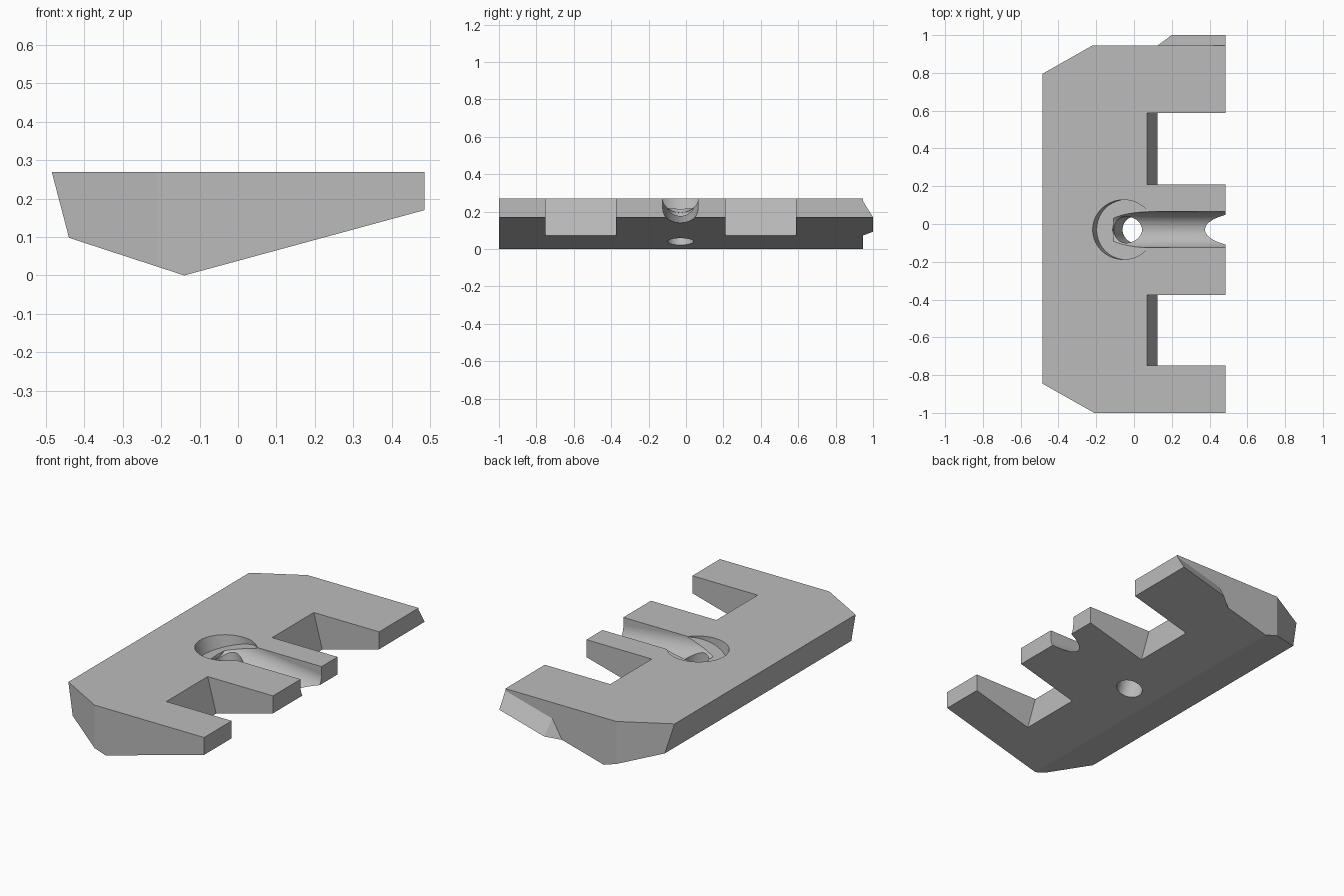
import bpy, bmesh, math
from mathutils import Vector, Matrix

if "Cube" in bpy.data.objects:
    bpy.data.objects.remove(bpy.data.objects["Cube"], do_unlink=True)

GREY = (0.5, 0.5, 0.5, 1)
mat = bpy.data.materials.new("plain grey")
mat.use_nodes = True
mat.diffuse_color = GREY
mat.node_tree.nodes["Principled BSDF"].inputs["Base Color"].default_value = GREY

TOP, BACK = 0.27, 0.945
KEEL_X = -0.14
SLOPE = 0.17 / 0.625           # rise of the long underside
TILT = math.atan(SLOPE)
HOLE_Y = -0.03


def underside(x):
    return (x - KEEL_X) * SLOPE


def finish(bm, name):
    bmesh.ops.recalc_face_normals(bm, faces=bm.faces)
    mesh = bpy.data.meshes.new(name)
    bm.to_mesh(mesh)
    bm.free()
    mesh.materials.append(mat)
    obj = bpy.data.objects.new(name, mesh)
    bpy.context.collection.objects.link(obj)
    return obj


def prism(name, points, direction):
    """Polygon swept along a direction."""
    bm = bmesh.new()
    face = bm.faces.new([bm.verts.new(p) for p in points])
    swept = bmesh.ops.extrude_face_region(bm, geom=[face])
    moved = [v for v in swept["geom"] if isinstance(v, bmesh.types.BMVert)]
    bmesh.ops.translate(bm, verts=moved, vec=direction)
    return finish(bm, name)


def rod(name, start, end, radius, segments=40):
    """Cylinder between two points."""
    a, b = Vector(start), Vector(end)
    rot = (b - a).to_track_quat('Z', 'Y').to_matrix().to_4x4()
    bm = bmesh.new()
    bmesh.ops.create_cone(bm, cap_ends=True, segments=segments, radius1=radius,
                          radius2=radius, depth=(b - a).length,
                          matrix=Matrix.Translation((a + b) / 2) @ rot)
    return finish(bm, name)


def cut(target, cutter):
    cutter.hide_render = True
    mod = target.modifiers.new("cut", 'BOOLEAN')
    mod.operation, mod.solver, mod.object = 'DIFFERENCE', 'EXACT', cutter
    bpy.context.view_layer.objects.active = target
    bpy.ops.object.modifier_apply(modifier=mod.name)
    bpy.data.objects.remove(cutter, do_unlink=True)


# Main plate: keeled profile swept front to back
profile = [(-0.485, TOP), (0.485, TOP), (0.485, 0.17), (KEEL_X, 0), (-0.44, 0.098)]
plate = prism("clamp_plate", [(x, -1, z) for x, z in profile], (0, BACK + 1, 0))

# Chamfered left corners
for (xa, ya), (xb, yb) in (((-0.485, 0.795), (-0.22, BACK)), ((-0.485, -0.845), (-0.21, -1))):
    along = Vector((xb - xa, yb - ya, 0))
    a = Vector((xa, ya, -0.1)) - along
    b = Vector((xb, yb, -0.1)) + along
    away = Vector((-0.3, math.copysign(0.3, ya), 0))
    cut(plate, prism("corner_cutter", [a, b, b + away, a + away], (0, 0, 0.6)))

# Two open notches with inner walls square to the underside
for y0, y1 in ((0.21, 0.587), (-0.75, -0.375)):
    wall = [(0.07 - SLOPE * (z - TOP), z) for z in (-0.1, 0.4)]
    section = wall + [(0.7, 0.4), (0.7, -0.1)]
    cut(plate, prism("notch_cutter", [(x, y0, z) for x, z in section], (0, y1 - y0, 0)))

# Tilted counterbore and through hole on one axis
axis = Vector((-math.sin(TILT), 0, math.cos(TILT)))
low = Vector((0.007, HOLE_Y, 0.04))
seat = low + axis * 0.2
cut(plate, rod("counterbore_cutter", seat, seat + axis * 0.4, 0.158))
cut(plate, rod("hole_cutter", low - axis * 0.2, low + axis * 0.5, 0.07))

# Round-bottomed channel running down to the open side
r = 0.095
start = Vector((-0.1, HOLE_Y, 0.288))
end = start + Vector((0.8, 0, -0.088))
cut(plate, rod("channel_cutter", start, end, r))
side = Vector((0, r, 0))
up = Vector((0, 0, 0.3))
cut(plate, prism("channel_top_cutter",
                 [start - side, end - side, end - side + up, start - side + up], side * 2))

# Wedge tongue on the back end
corners = [(0.125, BACK, underside(0.125)), (0.485, BACK, 0.17), (0.485, BACK, 0.258),
           (0.187, BACK, 0.178), (0.2, 1, underside(0.2)), (0.485, 1, 0.17)]
bm = bmesh.new()
bmesh.ops.convex_hull(bm, input=[bm.verts.new(c) for c in corners])
tongue = finish(bm, "back_tongue")

# Smooth the bores, keep the edges crisp
for obj in (plate, tongue):
    bpy.ops.object.select_all(action='DESELECT')
    obj.select_set(True)
    bpy.context.view_layer.objects.active = obj
    bpy.ops.object.shade_smooth_by_angle(angle=math.radians(20))
